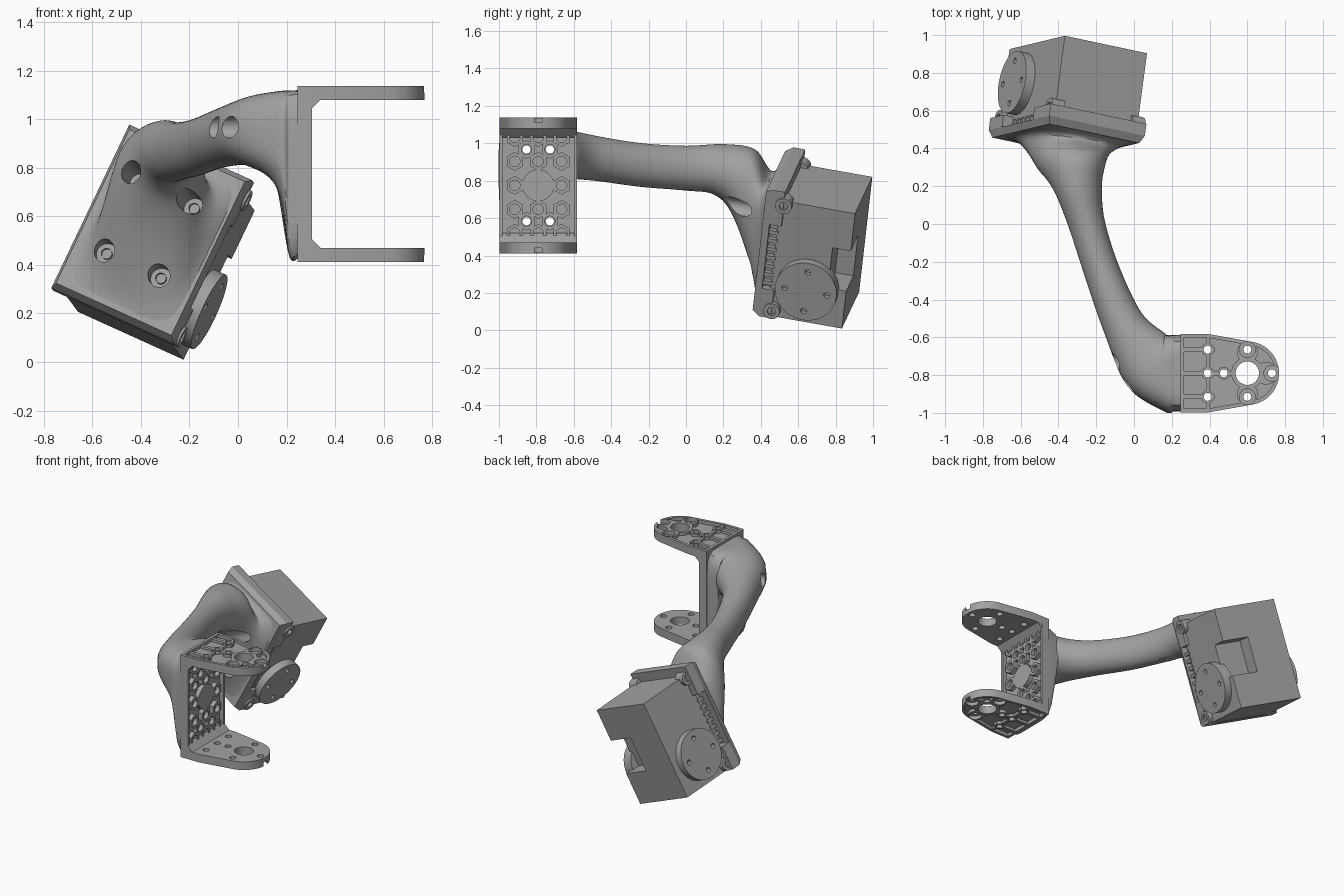
import bpy, bmesh, math
from mathutils import Vector, Matrix

if "Cube" in bpy.data.objects:
    bpy.data.objects.remove(bpy.data.objects["Cube"])

grey = bpy.data.materials.new("satin grey")
grey.use_nodes = True
TONE = (0.36, 0.36, 0.36, 1)
grey.diffuse_color = TONE
grey.node_tree.nodes["Principled BSDF"].inputs["Base Color"].default_value = TONE


# ---------- helpers ----------
def box(bm, lo, hi, taper=1.0):
    """Box between two corners; taper scales the low-z end."""
    lo, hi = Vector(lo), Vector(hi)
    mid, size = (lo + hi) / 2, hi - lo
    made = bmesh.ops.create_cube(bm, size=1)["verts"]
    for v in made:
        k = taper if v.co.z < 0 else 1
        v.co = Vector((v.co.x * size.x * k, v.co.y * size.y * k, v.co.z * size.z)) + mid


def rod(bm, p, q, r, seg=32):
    p, q = Vector(p), Vector(q)
    turn = (q - p).to_track_quat('Z', 'Y').to_matrix().to_4x4()
    bmesh.ops.create_cone(bm, cap_ends=True, segments=seg, radius1=r, radius2=r,
                          depth=(q - p).length, matrix=Matrix.Translation((p + q) / 2) @ turn)


def prism(bm, pts, depth):
    face = bm.faces.new([bm.verts.new(p) for p in pts])
    out = bmesh.ops.extrude_face_region(bm, geom=[face])["geom"]
    for v in out:
        if isinstance(v, bmesh.types.BMVert):
            v.co += Vector(depth)


def finish(name, bm, frame=None):
    bmesh.ops.recalc_face_normals(bm, faces=bm.faces)
    mesh = bpy.data.meshes.new(name)
    bm.to_mesh(mesh)
    bm.free()
    if frame:
        mesh.transform(frame)
    mesh.materials.append(grey)
    ob = bpy.data.objects.new(name, mesh)
    bpy.context.collection.objects.link(ob)
    smooth(ob)
    return ob


def smooth(ob):
    ob.data.shade_smooth()
    ob.data.set_sharp_from_angle(angle=math.radians(32))


def cut(ob, bm, frame=None):
    """Subtract the shapes in bm from the object."""
    tool = finish("cutter", bm, frame)
    mod = ob.modifiers.new("cut", 'BOOLEAN')
    mod.operation, mod.solver, mod.object, mod.use_self = 'DIFFERENCE', 'EXACT', tool, True
    graph = bpy.context.evaluated_depsgraph_get()
    mesh = bpy.data.meshes.new_from_object(ob.evaluated_get(graph))
    ob.modifiers.clear()
    ob.data = mesh
    bpy.data.objects.remove(tool)
    smooth(ob)


def add(ob, bm):
    """Append extra solids to the object."""
    bmesh.ops.recalc_face_normals(bm, faces=bm.faces)
    bm.from_mesh(ob.data)
    bm.to_mesh(ob.data)
    bm.free()
    smooth(ob)


# ---------- bracket ----------
CY, CZ = -0.79, 0.775


def plan(inset, z):
    """Outline of a bracket cheek, pointing to +x."""
    w, r = 0.208 - inset, 0.168 - inset
    arc = [math.radians(78 - 6.5 * i) for i in range(25)]
    pts = [(0.245 + inset, w), (0.39, w)]
    pts += [(0.6 + r * math.cos(a), r * math.sin(a)) for a in arc]
    pts += [(0.39, -w), (0.245 + inset, -w)]
    return [(x, CY + y, z) for x, y in pts]


SMALL = [(0.39, 0), (0.39, 0.125), (0.39, -0.125), (0.475, 0)]
EDGE = [(0.6, 0.125), (0.6, -0.125), (0.73, 0)]
for side, name in ((1, "upper_cheek"), (-1, "lower_cheek")):
    def z(h):
        return CZ + side * h
    bm = bmesh.new()
    prism(bm, plan(0, z(0.305)), (0, 0, side * 0.058))
    cheek = finish(name, bm)
    bm = bmesh.new()
    prism(bm, plan(0.02, z(0.34)), (0, 0, side * 0.05))
    cut(cheek, bm)
    # raised bosses and ribs inside the rim
    bm = bmesh.new()
    for x, y in SMALL:
        rod(bm, (x, CY + y, z(0.32)), (x, CY + y, z(0.361)), 0.034)
    for x, y in EDGE[:2]:
        rod(bm, (x, CY + y * 0.88, z(0.32)), (x, CY + y * 0.88, z(0.361)), 0.055)
    rod(bm, (0.7, CY, z(0.32)), (0.7, CY, z(0.361)), 0.06)
    rod(bm, (0.6, CY, z(0.32)), (0.6, CY, z(0.361)), 0.085)
    ribs = [(0.26, y, 0.55 - abs(y)) for y in (-0.125, 0, 0.125)]
    for x0, y, x1 in ribs:
        box(bm, (x0, CY + y - 0.012, min(z(0.32), z(0.359))),
            (x1, CY + y + 0.012, max(z(0.32), z(0.359))))
    box(bm, (0.38, CY - 0.195, min(z(0.32), z(0.358))),
        (0.40, CY + 0.195, max(z(0.32), z(0.358))))
    add(cheek, bm)
    bm = bmesh.new()
    for x, y in SMALL + EDGE:
        rod(bm, (x, CY + y, z(0.28)), (x, CY + y, z(0.4)), 0.021)
    for x, y in EDGE:
        rod(bm, (x, CY + y, z(0.335)), (x, CY + y, z(0.4)), 0.042)
    rod(bm, (0.6, CY, z(0.28)), (0.6, CY, z(0.4)), 0.062)
    cut(cheek, bm)
    # sloped fillet where the cheek meets the back
    bm = bmesh.new()
    prism(bm, [(0.29, CY - 0.207, z(0.31)), (0.345, CY - 0.207, z(0.31)),
               (0.29, CY - 0.207, z(0.255))], (0, 0.414, 0))
    finish(name + "_fillet", bm)

bm = bmesh.new()
box(bm, (0.245, CY - 0.208, CZ - 0.32), (0.305, CY + 0.208, CZ + 0.32))
back = finish("bracket_back", bm)
bm = bmesh.new()
box(bm, (0.272, CY - 0.192, CZ - 0.3), (0.4, CY + 0.192, CZ + 0.3))
cut(back, bm)
# honeycomb of hexagonal bosses round a centre disc
cells = [(CY + y, CZ + i * 0.064) for i in range(-4, 5)
         for y in ((-0.125, 0, 0.125) if i % 2 == 0 else (-0.0625, 0.0625))
         if math.hypot(y, i * 0.064) > 0.1]
bm = bmesh.new()
for y, h in cells:
    rod(bm, (0.262, y, h), (0.303, y, h), 0.05, 6)
rod(bm, (0.262, CY, CZ), (0.303, CY, CZ), 0.085, 40)
add(back, bm)
bm = bmesh.new()
for y, h in cells:
    rod(bm, (0.275, y, h), (0.33, y, h), 0.028, 16)
bolts = [(CY + sy * 0.0625, CZ + sz * 0.192) for sy in (-1, 1) for sz in (-1, 1)]
for y, h in bolts:
    rod(bm, (0.2, y, h), (0.28, y, h), 0.022, 24)
cut(back, bm)

# ---------- actuator frame: u across, v down, n backwards ----------
U = Vector((0.894, -0.19, -0.405)).normalized()
V = Vector((-0.427, -0.103, -0.898)).normalized()
N = U.cross(V)
V = N.cross(U)
O = Vector((-0.295, 0.915, 0.415))
F = Matrix.Translation(O) @ Matrix((U, V, N)).transposed().to_4x4()
screws = [(su * 0.125 - 0.02, sv * 0.16 - 0.035) for su in (-1, 1) for sv in (-1, 1)]


def screw_cutters():
    tool = bmesh.new()
    for u, v in screws:
        rod(tool, (u, v, -0.95), (u, v, -0.47), 0.045)
        rod(tool, (u, v, -0.5), (u, v, -0.4), 0.022)
    return tool


# ---------- curved arm ----------
Y, Z = Vector((0, 1, 0)), Vector((0, 0, 1))


def plate_point(v, n):
    return F @ Vector((-0.018, v, n))


# centre, half-width vector, half-height vector, squareness
sections = [
    ((0.25, CY, CZ), Y * 0.203, Z * 0.345, 7),
    ((0.21, CY, CZ + 0.003), Y * 0.203, Z * 0.34, 6),
    ((0.16, CY, 0.915), Y * 0.202, Z * 0.2, 3.5),
    ((0.065, -0.72, 0.95), Vector((0.1, 0.14, 0)), Z * 0.145, 2.3),
    ((-0.06, -0.52, 0.925), Vector((0.1, 0.05, 0)), Z * 0.122, 2),
    ((-0.17, -0.25, 0.885), Vector((0.09, 0.03, 0)), Z * 0.117, 2),
    ((-0.25, 0, 0.867), Vector((0.095, 0.02, 0)), Z * 0.12, 2),
    ((-0.295, 0.18, 0.86), Vector((0.125, 0.01, -0.01)), Vector((0, 0.03, 0.135)), 2),
    ((-0.33, 0.31, 0.79), Vector((0.17, -0.01, -0.04)), Vector((0.05, 0.06, 0.17)), 2.2),
    (plate_point(-0.06, -0.525), U * 0.215, V * -0.275, 3.2),
    (plate_point(-0.03, -0.485), U * 0.26, V * -0.345, 7)]
sections = [(Vector(c), a, b, Vector((e, 0, 0))) for c, a, b, e in sections]


def blend(p, t):
    """Catmull-Rom curve through four values."""
    return 0.5 * (2 * p[1] + (p[2] - p[0]) * t + (2 * p[0] - 5 * p[1] + 4 * p[2] - p[3]) * t ** 2
                  + (3 * p[1] - p[0] - 3 * p[2] + p[3]) * t ** 3)


def ring(bm, c, a, b, e, seg=48):
    verts = []
    for i in range(seg):
        t = 2 * math.pi * (i + 0.5) / seg
        x, y = math.cos(t), math.sin(t)
        k = (abs(x) ** e.x + abs(y) ** e.x) ** (-1 / e.x)
        verts.append(bm.verts.new(c + a * x * k + b * y * k))
    return verts


bm = bmesh.new()
ends = [sections[0]] + sections + [sections[-1]]
rings = [ring(bm, *[blend(p, s / 7) for p in zip(*ends[i:i + 4])])
         for i in range(len(sections) - 1) for s in range(7)]
rings.append(ring(bm, *sections[-1]))
for r0, r1 in zip(rings, rings[1:]):
    for i in range(len(r0)):
        j = (i + 1) % len(r0)
        bm.faces.new((r0[i], r0[j], r1[j], r1[i]))
bm.faces.new(rings[0])
bm.faces.new(rings[-1])
arm = finish("curved_arm", bm)
cut(arm, screw_cutters(), F)
bm = bmesh.new()
for y, h in bolts:
    rod(bm, (-0.4, y, h), (0.18, y, h), 0.045)
    rod(bm, (0.15, y, h), (0.3, y, h), 0.022)
cut(arm, bm)

# ---------- mounting plate ----------
bm = bmesh.new()
box(bm, (-0.3, -0.405, -0.45), (0.265, 0.345, -0.385))
box(bm, (-0.3, -0.405, -0.49), (0.265, 0.345, -0.45), 0.94)
bmesh.ops.remove_doubles(bm, verts=bm.verts, dist=0.0001)
plate = finish("mounting_plate", bm, F)
cut(plate, screw_cutters(), F)
bm = bmesh.new()
for s in (-1, 1):
    box(bm, (s * 0.28 - 0.06, -0.2, -0.45), (s * 0.28 + 0.06, 0.18, -0.37))
cut(plate, bm, F)

# ---------- actuator ----------
bm = bmesh.new()
box(bm, (-0.243, -0.342, -0.41), (0.243, 0.342, 0))
body = finish("actuator_body", bm, F)
bm = bmesh.new()
box(bm, (0.04, -0.12, -0.1), (0.4, 0.12, 0.1))
cut(body, bm, F)

for s, name in ((1, "left"), (-1, "right")):
    # output disc with four screw holes
    bm = bmesh.new()
    rod(bm, (s * 0.22, 0.14, -0.21), (s * 0.295, 0.14, -0.21), 0.168, 64)
    disc = finish(name + "_output_disc", bm, F)
    bm = bmesh.new()
    for dv, dn in ((0.115, 0), (-0.115, 0), (0, 0.115), (0, -0.115)):
        rod(bm, (s * 0.26, 0.14 + dv, dn - 0.21), (s * 0.35, 0.14 + dv, dn - 0.21), 0.016, 20)
    cut(disc, bm, F)
    # fixing ears and contact pins
    bm = bmesh.new()
    for v in (-0.325, 0.3):
        rod(bm, (s * 0.2, v, -0.385), (s * 0.275, v, -0.385), 0.045)
    ears = finish(name + "_ears", bm, F)
    bm = bmesh.new()
    for v in (-0.325, 0.3):
        rod(bm, (s * 0.255, v, -0.385), (s * 0.3, v, -0.385), 0.025, 6)
    cut(ears, bm, F)
    bm = bmesh.new()
    for i in range(7):
        v = -0.16 + i * 0.05
        box(bm, (s * 0.235 - 0.015, v, -0.46), (s * 0.235 + 0.015, v + 0.022, -0.4))
    finish(name + "_pins", bm, F)
